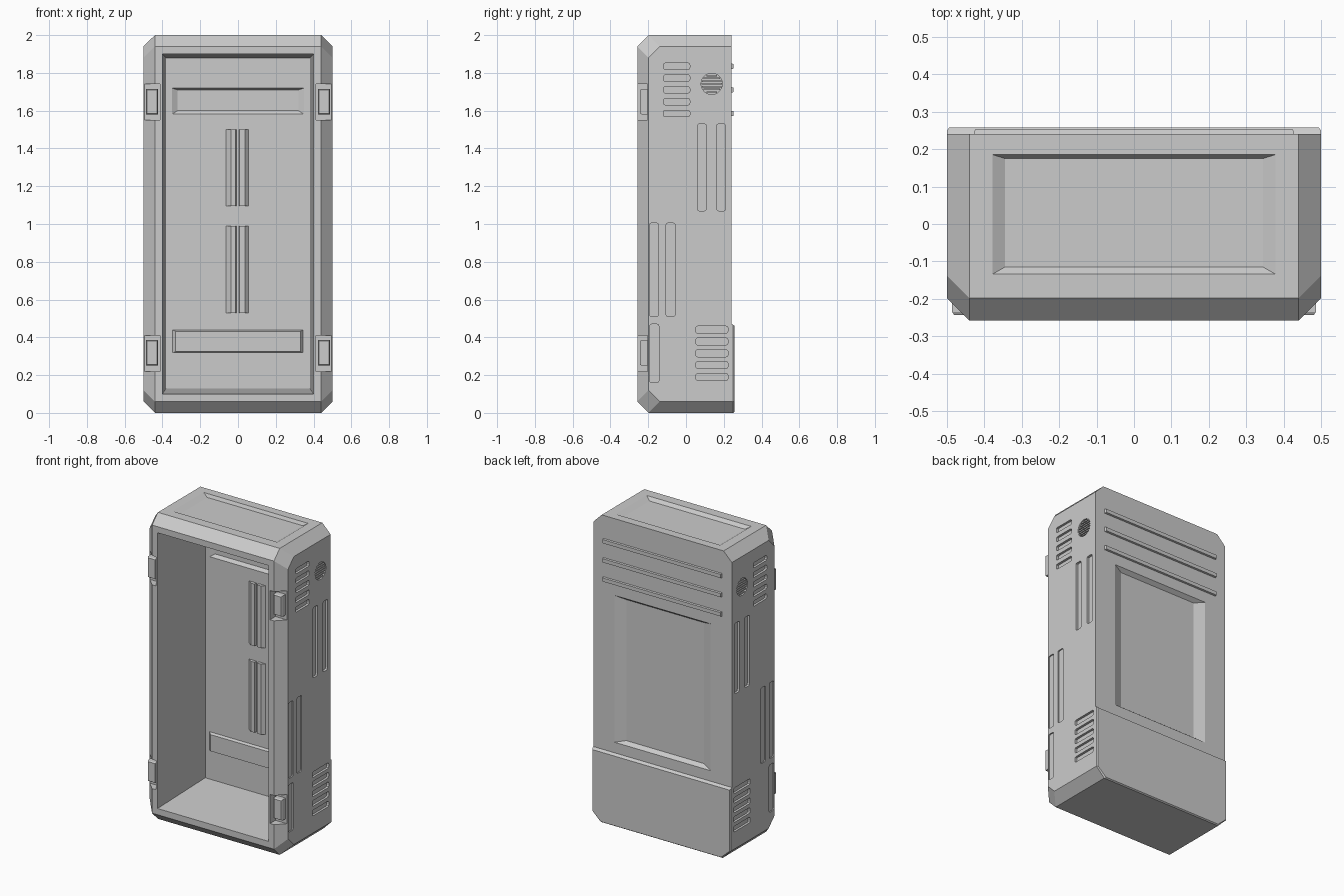
import bpy, bmesh, math

cube = bpy.data.objects.get("Cube")
if cube:
    bpy.data.objects.remove(cube, do_unlink=True)

grey = bpy.data.materials.new("plain_grey")
grey.use_nodes = True
grey.diffuse_color = (0.6, 0.6, 0.6, 1)
grey.node_tree.nodes["Principled BSDF"].inputs["Base Color"].default_value = (0.6, 0.6, 0.6, 1)

FRONT, BACK, WALL = -0.258, 0.241, 0.205


def loft(bm, axis, sections):
    """Bridge outlines [(depth, [(u, v), ...]), ...] along an axis and cap them."""
    rings = []
    for d, loop in sections:
        place = {"x": lambda u, v: (d, u, v), "y": lambda u, v: (u, d, v),
                 "z": lambda u, v: (u, v, d)}[axis]
        rings.append([bm.verts.new(place(u, v)) for u, v in loop])
    n = len(rings[0])
    faces = [bm.faces.new(rings[0]), bm.faces.new(rings[-1])]
    for a, b in zip(rings, rings[1:]):
        for i in range(n):
            j = (i + 1) % n
            faces.append(bm.faces.new((a[i], a[j], b[j], b[i])))
    bmesh.ops.recalc_face_normals(bm, faces=faces)


def rect(u0, u1, v0, v1):
    return [(u0, v0), (u1, v0), (u1, v1), (u0, v1)]


def rounded(u0, u1, v0, v1, r=0.01):
    loop = []
    for cu, cv, start in ((u1 - r, v1 - r, 0), (u0 + r, v1 - r, 90),
                          (u0 + r, v0 + r, 180), (u1 - r, v0 + r, 270)):
        for k in range(3):
            a = math.radians(start + 45 * k)
            loop.append((cu + r * math.cos(a), cv + r * math.sin(a)))
    return loop


def make(name, bm):
    mesh = bpy.data.meshes.new(name)
    bm.to_mesh(mesh)
    bm.free()
    mesh.materials.append(grey)
    ob = bpy.data.objects.new(name, mesh)
    bpy.context.collection.objects.link(ob)
    return ob


def cut(target, bm):
    cutter = make("cutter", bm)
    cutter.hide_render = True
    mod = target.modifiers.new("cut", "BOOLEAN")
    mod.operation, mod.solver, mod.object = "DIFFERENCE", "EXACT", cutter
    bpy.context.view_layer.objects.active = target
    bpy.ops.object.modifier_apply(modifier=mod.name)
    bpy.data.objects.remove(cutter, do_unlink=True)


# Case shell: chamfered block
bm = bmesh.new()
c = 0.06
for sx in (1, -1):
    for sz in (1, -1):
        for dx, y, dz in ((0, BACK, c), (c, BACK, 0), (0, FRONT + 2 * c, c),
                          (c, FRONT + c, 0), (0, FRONT + c, 2 * c), (c, FRONT, c)):
            bm.verts.new((sx * (0.5 - dx), y, 1 + sz * (1 - dz)))
bmesh.ops.convex_hull(bm, input=bm.verts[:])
bmesh.ops.dissolve_limit(bm, angle_limit=0.01, verts=bm.verts[:], edges=bm.edges[:])
bmesh.ops.recalc_face_normals(bm, faces=bm.faces[:])
shell = make("case_shell", bm)

# Tapered interior
bm = bmesh.new()
loft(bm, "y", [(-0.3, rect(-0.402, 0.402, 0.098, 1.902)),
               (WALL, rect(-0.38, 0.38, 0.13, 1.88))])
cut(shell, bm)

# Recessed panels on the top, the back and the inner wall, and hinge notches
bm = bmesh.new()
loft(bm, "z", [(2.0 + 0.001, rect(-0.38, 0.38, -0.135, 0.186)),
               (1.98, rect(-0.345, 0.345, -0.115, 0.175))])
loft(bm, "y", [(BACK + 0.001, rect(-0.35, 0.35, 0.54, 1.50)),
               (0.216, rect(-0.28, 0.28, 0.56, 1.48))])
loft(bm, "y", [(WALL - 0.001, rect(-0.35, 0.35, 1.58, 1.72)),
               (0.222, rect(-0.32, 0.32, 1.60, 1.71))])
HINGES = ((0.22, 0.41), (1.55, 1.74))
for s in (1, -1):
    for z0, z1 in HINGES:
        a, b = sorted((s * 0.412, s * 0.55))
        loft(bm, "y", [(-0.3, rect(a, b, z0, z1)), (-0.203, rect(a, b, z0, z1))])
cut(shell, bm)

# Side slots and round vents
bm = bmesh.new()
slots = [(-0.12, 0.02, 1.568 + 0.0625 * i, 1.602 + 0.0625 * i, 0.015) for i in range(5)]
slots += [(0.052, 0.222, 0.172 + 0.0625 * i, 0.209 + 0.0625 * i, 0.015) for i in range(5)]
slots += [(y, y + 0.047, 1.07, 1.53, 0.015) for y in (0.06, 0.163)]
slots += [(y, y + 0.047, 0.51, 1.005, 0.008) for y in (-0.192, -0.105)]
slots.append((-0.192, -0.144, 0.16, 0.47, 0.008))
VY, VZ, VR = 0.136, 1.742, 0.056
ring = [(VY + VR * math.cos(math.tau * k / 32), VZ + VR * math.sin(math.tau * k / 32))
        for k in range(32)]
for s in (1, -1):
    for y0, y1, z0, z1, depth in slots:
        loop = rounded(y0, y1, z0, z1)
        loft(bm, "x", [(s * 0.51, loop), (s * (0.5 - depth), loop)])
    loft(bm, "x", [(s * 0.51, ring), (s * 0.485, ring)])
cut(shell, bm)

# Slats inside the round vents
bm = bmesh.new()
for s in (1, -1):
    for k in range(-3, 4):
        z = VZ + k * 0.0145
        half = math.sqrt(VR ** 2 - (abs(k) * 0.0145 + 0.004) ** 2) - 0.001
        bar = rect(VY - half, VY + half, z - 0.004, z + 0.004)
        loft(bm, "x", [(s * 0.484, bar), (s * 0.498, bar)])
make("vent_slats", bm)

# Hinge clips
bm = bmesh.new()
for s in (1, -1):
    for z0, z1 in HINGES:
        a, b = sorted((s * 0.424, s * 0.486))
        base = rect(a, b, z0 + 0.03, z1 - 0.025)
        tip = rect(a + 0.005, b - 0.005, z0 + 0.035, z1 - 0.03)
        loft(bm, "y", [(-0.2, base), (-0.235, base), (-0.243, tip)])
make("hinge_clips", bm)

# Thicker band around the lower back
bm = bmesh.new()


def band(inset, top):
    x, k = 0.5 - inset, 0.06
    return [(-x, top), (-x, k), (-x + k, inset), (x - k, inset), (x, k), (x, top)]


loft(bm, "y", [(BACK, band(0, 0.472)), (0.25, band(0, 0.466)), (0.258, band(0.006, 0.46))])
make("lower_back_band", bm)

# Raised ribs across the upper back
bm = bmesh.new()
for z in (1.585, 1.71, 1.835):
    loft(bm, "y", [(BACK - 0.005, rect(-0.43, 0.43, z - 0.016, z + 0.016)),
                   (0.252, rect(-0.425, 0.425, z - 0.012, z + 0.012))])
make("back_ribs", bm)

# Raised block and vertical rails on the inner wall
bm = bmesh.new()
loft(bm, "y", [(WALL + 0.002, rect(-0.35, 0.345, 0.318, 0.44)),
               (0.187, rect(-0.33, 0.33, 0.324, 0.432))])
make("inner_block", bm)

bm = bmesh.new()
for z0, z1 in ((0.53, 0.99), (1.095, 1.50)):
    for x0, x1, f0, f1 in ((-0.065, -0.008, -0.037, -0.012), (0.004, 0.058, 0.008, 0.036)):
        loft(bm, "y", [(WALL + 0.002, rect(x0, x1, z0, z1)),
                       (0.185, rect(f0, f1, z0, z1))])
make("inner_rails", bm)
